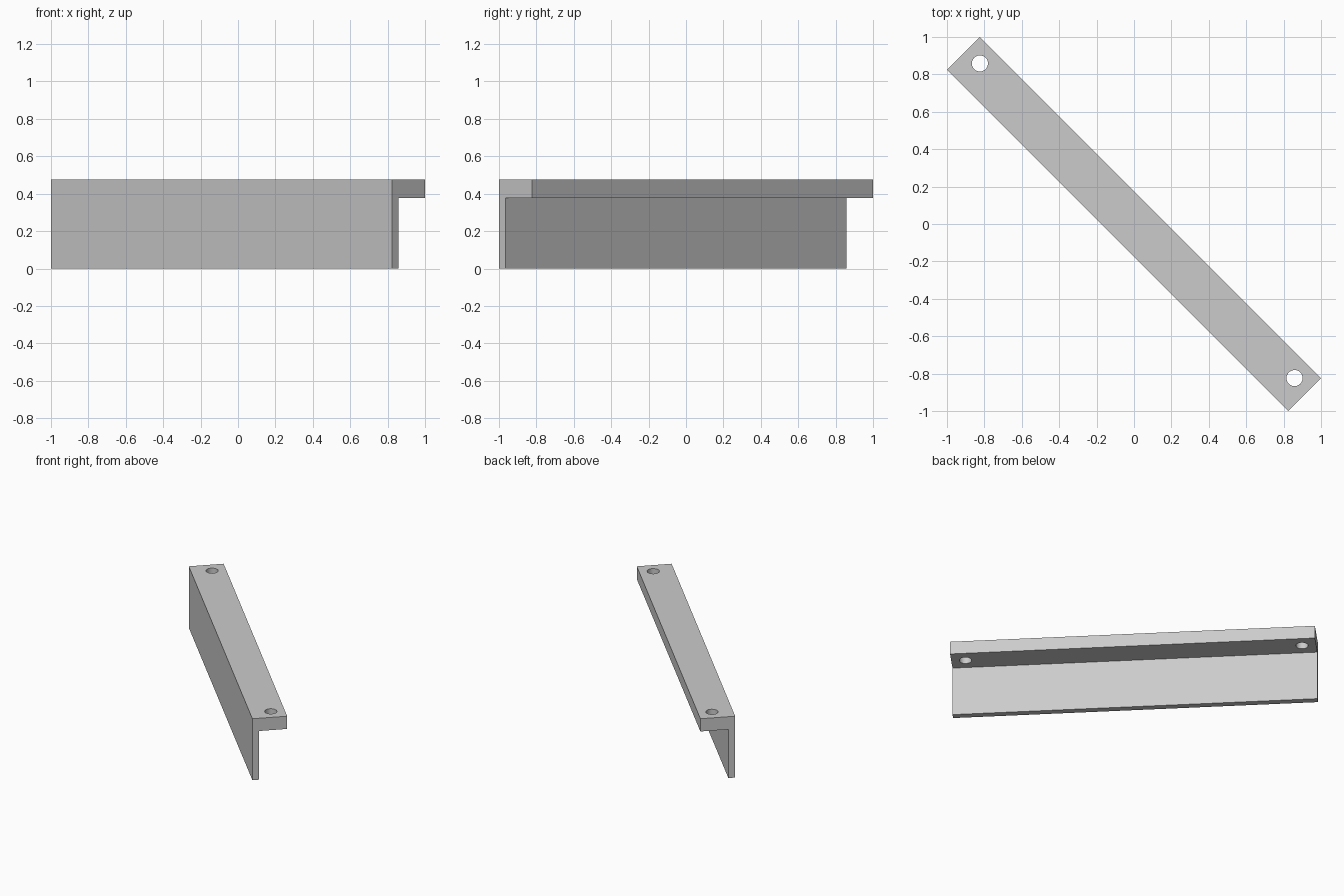
import bpy, bmesh, math
from mathutils import Matrix

cube = bpy.data.objects.get("Cube")
if cube:
    bpy.data.objects.remove(cube, do_unlink=True)

LENGTH, WIDTH, HEIGHT = 2.579, 0.249, 0.477
FLANGE, WEB = 0.099, 0.049
HOLE_RADIUS, HOLE_INSET = 0.043, 0.1

grey = bpy.data.materials.new("plain grey")
grey.use_nodes = True
colour = (0.6, 0.6, 0.6, 1)
grey.diffuse_color = colour
grey.node_tree.nodes["Principled BSDF"].inputs["Base Color"].default_value = colour


def add_object(name, bm):
    bmesh.ops.recalc_face_normals(bm, faces=bm.faces)
    mesh = bpy.data.meshes.new(name)
    bm.to_mesh(mesh)
    bm.free()
    obj = bpy.data.objects.new(name, mesh)
    bpy.context.collection.objects.link(obj)
    obj.rotation_euler.z = -math.pi / 4  # bar lies along the diagonal
    return obj


# Angle bar: L-shaped profile extruded along its length
front, back = -WIDTH / 2, WIDTH / 2
under = HEIGHT - FLANGE
profile = [(front, 0), (front + WEB, 0), (front + WEB, under),
           (back, under), (back, HEIGHT), (front, HEIGHT)]
bm = bmesh.new()
end = bm.faces.new([bm.verts.new((-LENGTH / 2, y, z)) for y, z in profile])
extruded = bmesh.ops.extrude_face_region(bm, geom=[end])["geom"]
bmesh.ops.translate(bm, vec=(LENGTH, 0, 0),
                    verts=[v for v in extruded if isinstance(v, bmesh.types.BMVert)])
# The extrusion may drop the starting cap
bmesh.ops.holes_fill(bm, edges=[e for e in bm.edges if e.is_boundary])
bar = add_object("angle_bar", bm)
bar.data.materials.append(grey)

# Cutters for the two mounting holes in the top flange
bm = bmesh.new()
for side in (-1, 1):
    place = Matrix.Translation((side * (LENGTH / 2 - HOLE_INSET), WEB / 2, HEIGHT))
    bmesh.ops.create_cone(bm, cap_ends=True, segments=48, radius1=HOLE_RADIUS,
                          radius2=HOLE_RADIUS, depth=FLANGE * 3, matrix=place)
cutter = add_object("hole_cutter", bm)
cutter.data.materials.append(grey)
cutter.hide_render = True

cut = bar.modifiers.new("mounting holes", 'BOOLEAN')
cut.operation = 'DIFFERENCE'
cut.solver = 'EXACT'
cut.object = cutter

# Apply the cut and remove the cutter
bpy.ops.object.select_all(action='DESELECT')
bpy.context.view_layer.objects.active = bar
bar.select_set(True)
bpy.ops.object.modifier_apply(modifier=cut.name)
bpy.data.objects.remove(cutter, do_unlink=True)
bpy.ops.object.shade_smooth_by_angle(angle=math.radians(30))
